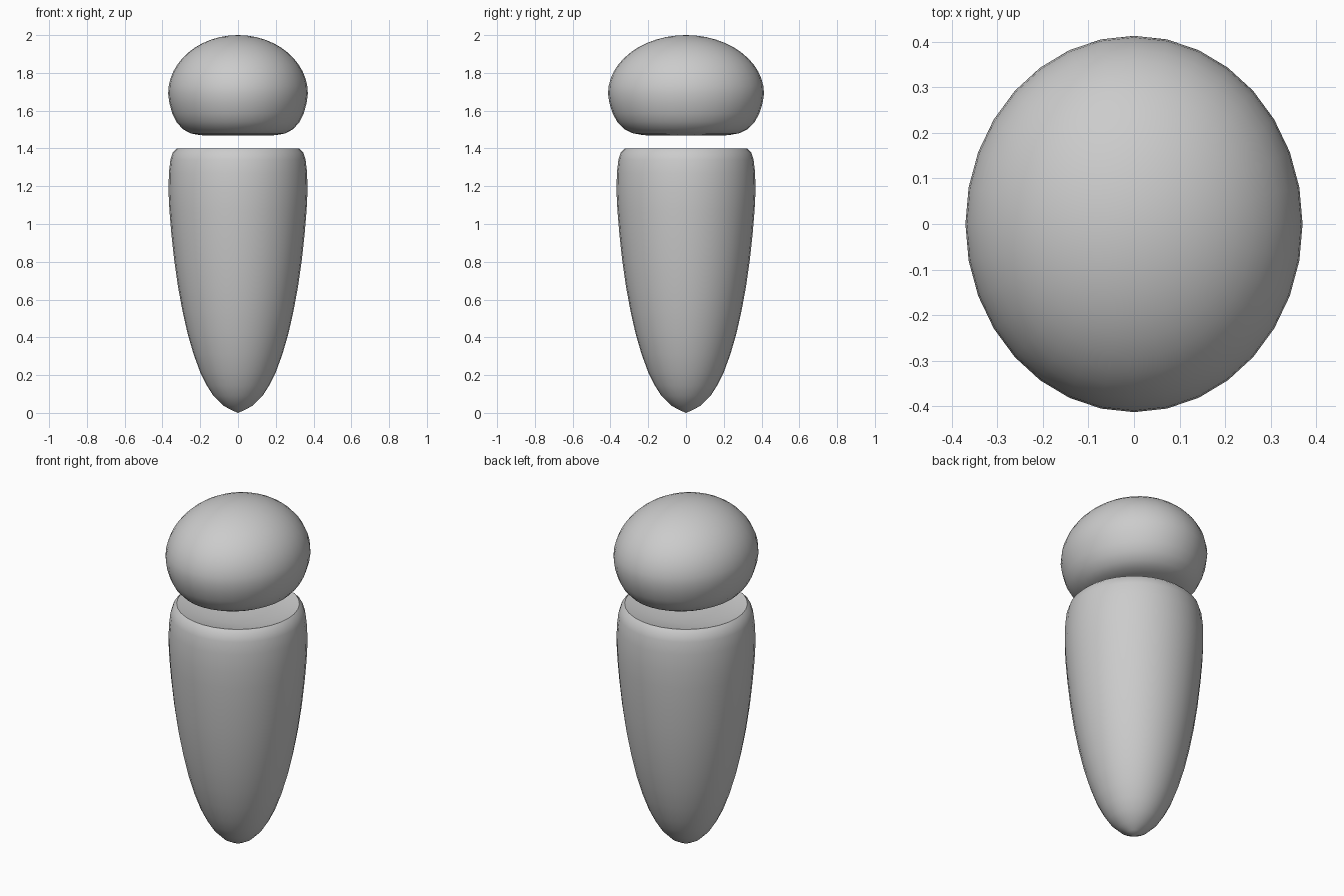
import bpy, bmesh, math

if "Cube" in bpy.data.objects:
    bpy.data.objects.remove(bpy.data.objects["Cube"])

SEGMENTS = 32


def revolve(name, profile, sx=1.0, sy=1.0):
    """Spin an (r, z) profile round z; points with r = 0 become poles."""
    bm = bmesh.new()
    rings = []
    for r, z in profile:
        if r == 0:
            rings.append([bm.verts.new((0, 0, z))])
        else:
            rings.append([bm.verts.new((r * sx * math.cos(math.tau * i / SEGMENTS),
                                        r * sy * math.sin(math.tau * i / SEGMENTS), z))
                          for i in range(SEGMENTS)])
    for a, b in zip(rings, rings[1:]):
        for i in range(SEGMENTS):
            j = (i + 1) % SEGMENTS
            if len(a) == 1:
                bm.faces.new((a[0], b[j], b[i]))
            elif len(b) == 1:
                bm.faces.new((a[i], a[j], b[0]))
            else:
                bm.faces.new((a[i], a[j], b[j], b[i]))
    bmesh.ops.recalc_face_normals(bm, faces=bm.faces)
    mesh = bpy.data.meshes.new(name)
    bm.to_mesh(mesh)
    bm.free()
    obj = bpy.data.objects.new(name, mesh)
    bpy.context.collection.objects.link(obj)
    bpy.ops.object.select_all(action='DESELECT')
    obj.select_set(True)
    bpy.context.view_layer.objects.active = obj
    bpy.ops.object.shade_smooth_by_angle(angle=math.radians(40))
    return obj


# Body: tapered egg with a rounded shoulder and a very shallow dished top
revolve("body", [
    (0, 0), (0.035, 0.015), (0.08, 0.04), (0.13, 0.09), (0.165, 0.145),
    (0.2, 0.215), (0.235, 0.31), (0.267, 0.42), (0.294, 0.54), (0.318, 0.67),
    (0.338, 0.81), (0.353, 0.95), (0.363, 1.07), (0.368, 1.17), (0.366, 1.27),
    (0.358, 1.34), (0.345, 1.38), (0.325, 1.4),
    (0.27, 1.385), (0.19, 1.372), (0.1, 1.366), (0, 1.364)])

# Head: domed top, rounded lower rim, flat underside, deeper than wide
dome = [(math.cos(math.pi / 2 * i / 12), 1.69 + 0.31 * math.sin(math.pi / 2 * i / 12))
        for i in range(12)]
lower = [(0, 1.468), (0.25, 1.468), (0.54, 1.47), (0.68, 1.48), (0.79, 1.502),
         (0.88, 1.54), (0.94, 1.585), (0.982, 1.64)]
revolve("head", lower + dome + [(0, 2.0)], 0.37, 0.413)
